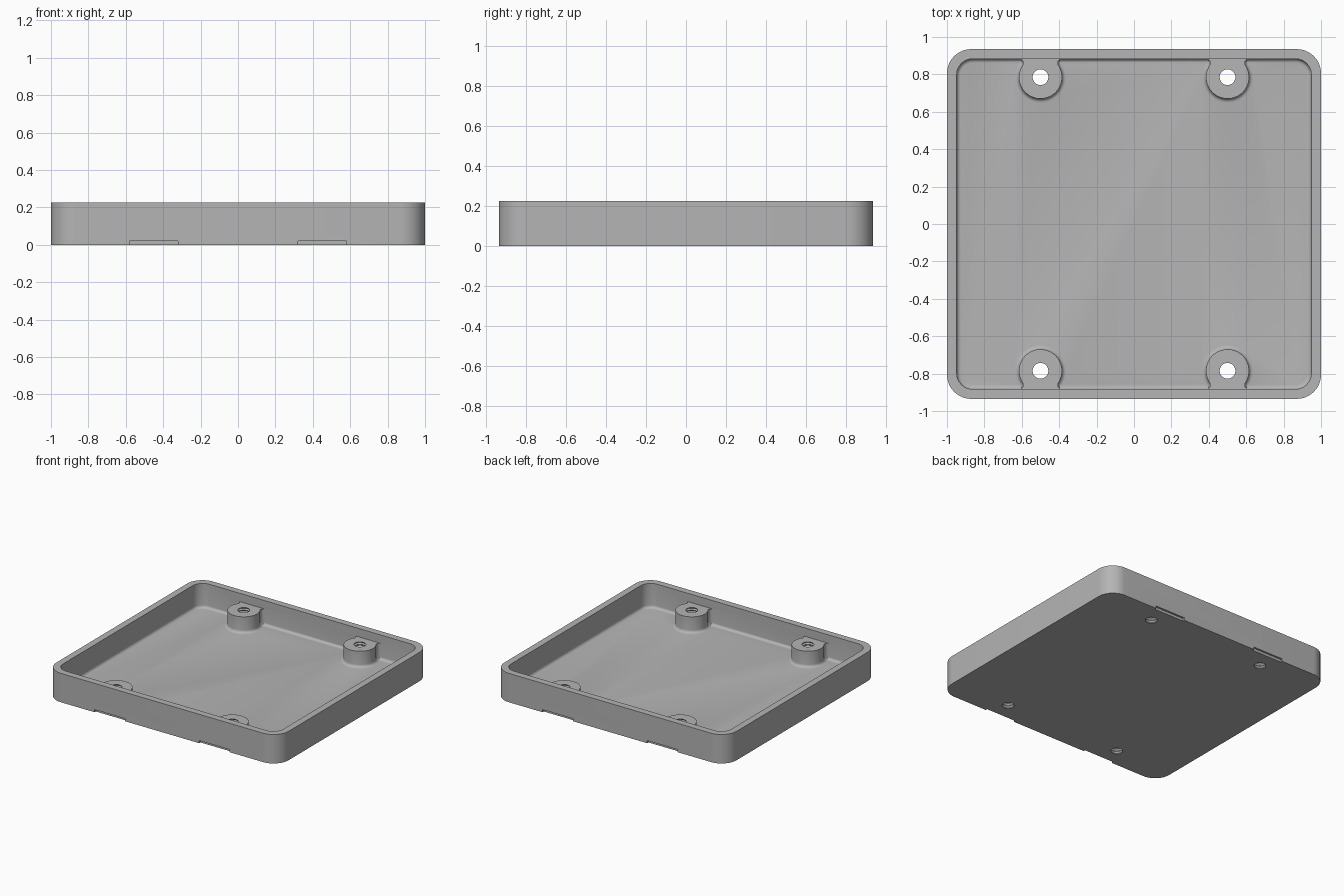
import bpy, bmesh, math

if "Cube" in bpy.data.objects:
    bpy.data.objects.remove(bpy.data.objects["Cube"])

HALF_X, HALF_Y, HEIGHT, WALL = 1.0, 0.935, 0.225, 0.052
FLOOR, BOSS_TOP, FILLET = 0.035, 0.16, 0.022
BOSS_X, BOSS_Y, BOSS_R, HOLE_R = 0.5, 0.785, 0.115, 0.042

grey = bpy.data.materials.new("plain grey")
grey.use_nodes = True
colour = (0.46, 0.46, 0.46, 1)
grey.diffuse_color = colour
grey.node_tree.nodes["Principled BSDF"].inputs["Base Color"].default_value = colour


def rounded_rect(inset, radius, z, steps=12):
    """Closed loop of points of a rounded rectangle at height z."""
    pts = []
    cx, cy = HALF_X - inset - radius, HALF_Y - inset - radius
    for q, (sx, sy) in enumerate(((1, 1), (-1, 1), (-1, -1), (1, -1))):
        for i in range(steps + 1):
            a = math.pi / 2 * (q + i / steps)
            pts.append((sx * cx + radius * math.cos(a), sy * cy + radius * math.sin(a), z))
    return pts


def loft(name, loops):
    """Skin a stack of equal loops and close both ends."""
    bm = bmesh.new()
    rings = [[bm.verts.new(p) for p in loop] for loop in loops]
    n = len(rings[0])
    for a, b in zip(rings, rings[1:]):
        for i in range(n):
            j = (i + 1) % n
            bm.faces.new((a[i], a[j], b[j], b[i]))
    bm.faces.new(rings[0][::-1])
    bm.faces.new(rings[-1])
    bmesh.ops.recalc_face_normals(bm, faces=bm.faces)
    mesh = bpy.data.meshes.new(name)
    bm.to_mesh(mesh)
    bm.free()
    mesh.materials.append(grey)
    obj = bpy.data.objects.new(name, mesh)
    bpy.context.collection.objects.link(obj)
    return obj


def combine(target, other, operation):
    """Apply a boolean and discard the second solid."""
    mod = target.modifiers.new("combine", "BOOLEAN")
    mod.operation, mod.solver, mod.object = operation, "EXACT", other
    bpy.context.view_layer.objects.active = target
    bpy.ops.object.modifier_apply(modifier=mod.name)
    bpy.data.objects.remove(other)


def fillet_steps(count=5):
    """Outward offset and rise of a concave quarter round, from its foot up."""
    for i in range(count + 1):
        a = math.pi / 2 * i / count
        yield FILLET * (1 - math.sin(a)), FILLET * (1 - math.cos(a))


# Tray shell with a rounded foot inside the wall
loops = [rounded_rect(0, 0.13, 0), rounded_rect(0, 0.13, HEIGHT),
         rounded_rect(WALL, 0.085, HEIGHT)]
for out, rise in reversed(list(fillet_steps())):
    loops.append(rounded_rect(WALL + out, 0.085 - out, FLOOR + rise))
tray = loft("tray", loops)


# Screw boss: round front, straight neck and flared joint to the wall
def boss_outline():
    neck, half = 0.093, []
    start = math.acos(neck / BOSS_R)
    for i in range(25):
        a = -math.pi / 2 + (math.pi / 2 + start) * i / 24
        half.append((BOSS_R * math.cos(a), BOSS_R * math.sin(a)))
    for i in range(6):
        a = math.pi / 2 * i / 5
        half.append((neck + 0.022 * (1 - math.cos(a)), 0.077 + 0.022 * math.sin(a)))
    half.append((neck + 0.022, 0.115))
    return half + [(-x, y) for x, y in reversed(half[1:])]


def boss_loop(offset, z, cx, sy):
    s = 1 + offset / BOSS_R
    return [(cx + x * s, sy * (BOSS_Y + y * s), z) for x, y in boss_outline()]


# Threaded hole as a stack of circles
def hole_loops(cx, cy):
    pitch, z, out = 0.02, -0.02, []
    while z < BOSS_TOP + 0.03:
        for dz, r in ((0, HOLE_R), (pitch / 2, HOLE_R + 0.008)):
            out.append([(cx + r * math.cos(math.tau * i / 32),
                         cy + r * math.sin(math.tau * i / 32), z + dz) for i in range(32)])
        z += pitch
    return out


for sx in (-1, 1):
    for sy in (-1, 1):
        cx = sx * BOSS_X
        stack = [boss_loop(FILLET, FLOOR - 0.015, cx, sy)]
        stack += [boss_loop(o, FLOOR + r, cx, sy) for o, r in fillet_steps()]
        stack.append(boss_loop(0, BOSS_TOP, cx, sy))
        combine(tray, loft("boss", stack), "UNION")
        combine(tray, loft("hole", hole_loops(cx, sy * BOSS_Y)), "DIFFERENCE")

        # Shallow pry notch under the outer wall
        x0, x1 = sx * 0.32, sx * 0.58
        y0, y1 = sy * (HALF_Y - 0.015), sy * (HALF_Y + 0.05)
        notch = loft("notch", [[(x0, y0, z), (x1, y0, z), (x1, y1, z), (x0, y1, z)]
                               for z in (-0.05, 0.02)])
        combine(tray, notch, "DIFFERENCE")

# Smooth rounded walls, crisp edges
bpy.ops.object.select_all(action="DESELECT")
tray.select_set(True)
bpy.context.view_layer.objects.active = tray
bpy.ops.object.shade_smooth_by_angle(angle=math.radians(30))
